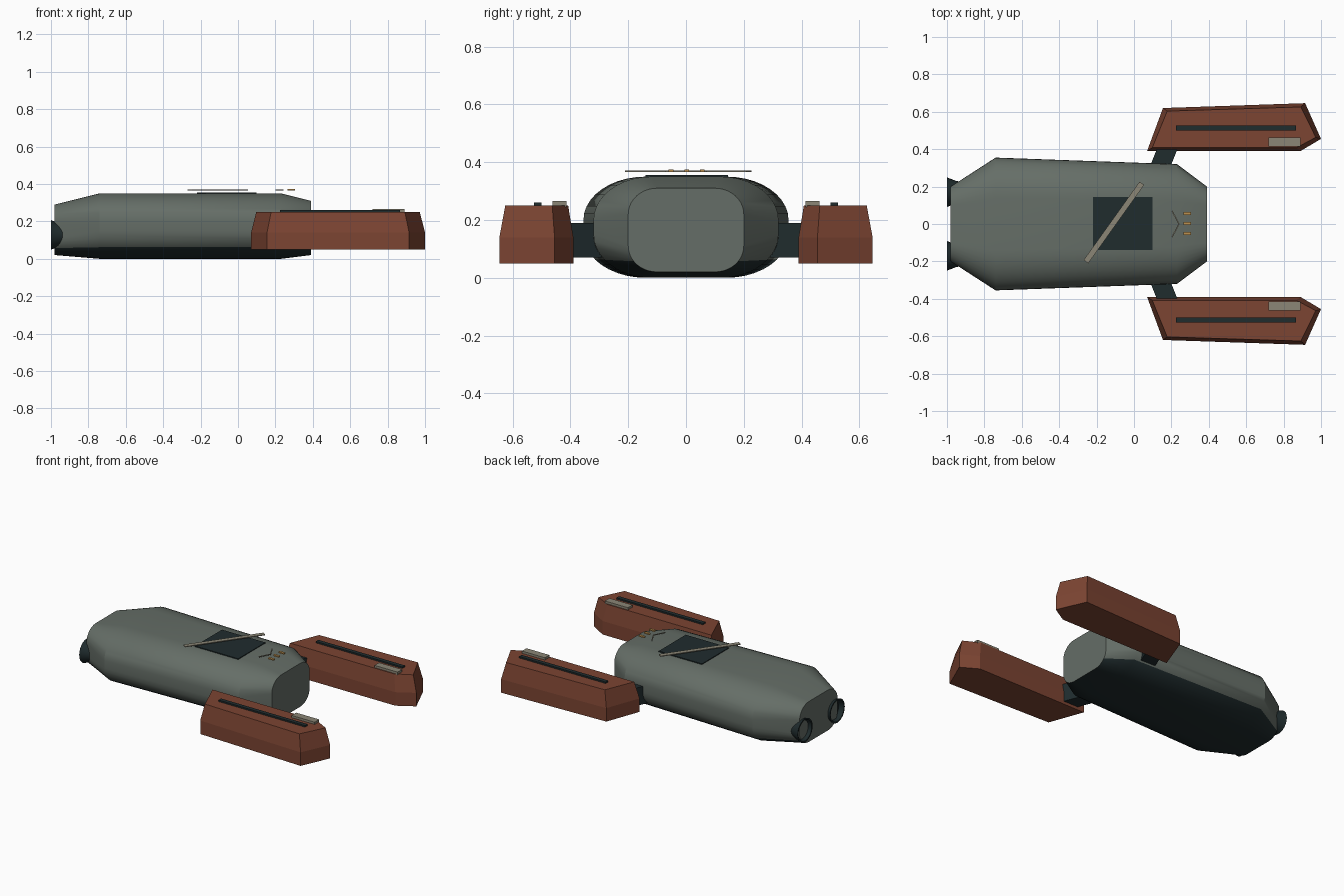
import bpy, bmesh, math
from mathutils import Matrix, Vector

if "Cube" in bpy.data.objects:
    bpy.data.objects.remove(bpy.data.objects["Cube"])


def mat(name, rgb):
    m = bpy.data.materials.new(name)
    m.diffuse_color = (*rgb, 1)
    m.use_nodes = True
    m.node_tree.nodes["Principled BSDF"].inputs["Base Color"].default_value = m.diffuse_color
    return m


GREEN = mat("grey green hull", (0.13, 0.155, 0.135))
RUST = mat("rust orange", (0.20, 0.058, 0.032))
DARK = mat("dark slate", (0.014, 0.025, 0.027))
TAN = mat("warm grey", (0.26, 0.24, 0.18))
AMBER = mat("amber", (0.50, 0.28, 0.08))


def finish(bm, name, mats, smooth=None, recalc=True):
    if recalc:
        bmesh.ops.recalc_face_normals(bm, faces=bm.faces)
    me = bpy.data.meshes.new(name)
    bm.to_mesh(me)
    bm.free()
    ob = bpy.data.objects.new(name, me)
    bpy.context.collection.objects.link(ob)
    for m in mats:
        me.materials.append(m)
    if smooth:
        bpy.ops.object.select_all(action='DESELECT')
        ob.select_set(True)
        bpy.context.view_layer.objects.active = ob
        bpy.ops.object.shade_smooth_by_angle(angle=math.radians(smooth))
    return ob


def loft(rings, cap=True):
    """Skin a list of equal-length point rings."""
    bm = bmesh.new()
    vs = [[bm.verts.new(p) for p in r] for r in rings]
    n = len(vs[0])
    for a, b in zip(vs, vs[1:]):
        for i in range(n):
            f = bm.faces.new((a[i], a[(i + 1) % n], b[(i + 1) % n], b[i]))
            f.material_index = 0
    if cap:
        bm.faces.new(vs[0])
        bm.faces.new(vs[-1])
    return bm


def box(name, m, lo, hi, angle=0):
    lo, hi = Vector(lo), Vector(hi)
    bm = bmesh.new()
    bmesh.ops.create_cube(bm, size=1, matrix=Matrix.Translation((lo + hi) / 2)
                          @ Matrix.Rotation(angle, 4, 'Z')
                          @ Matrix.Diagonal((*(hi - lo), 1)))
    return finish(bm, name, [m])


# Hull: rounded-rectangle sections lofted along x, with a dark belly
SEG = 10


def section(x, w, z0, z1, rx, ry):
    zc, h = (z0 + z1) / 2, (z1 - z0) / 2
    pts = []
    for q, (sy, sz) in enumerate([(1, 1), (-1, 1), (-1, -1), (1, -1)]):
        for i in range(SEG + 1):
            a = math.pi / 2 * (q + i / SEG)
            pts.append((x, sy * (w - rx) + rx * math.cos(a),
                        zc + sz * (h - ry) + ry * math.sin(a)))
    return pts


bm = loft([section(-0.98, 0.20, 0.02, 0.29, 0.10, 0.09),
           section(-0.74, 0.355, 0.0, 0.35, 0.215, 0.15),
           section(0.23, 0.32, 0.0, 0.35, 0.20, 0.15),
           section(0.39, 0.20, 0.02, 0.31, 0.10, 0.09)])
bm.faces.ensure_lookup_table()
ring = 4 * (SEG + 1)
for k in range(3 * ring):
    if 2 * (SEG + 1) + 4 <= k % ring < ring - 5:
        bm.faces[k].material_index = 1
finish(bm, "hull", [GREEN, DARK], smooth=30)

# Roof hatch, diagonal rod and nose markings
box("roof_hatch", DARK, (-0.22, -0.14, 0.345), (0.10, 0.145, 0.355))
box("diagonal_rod", TAN, (-0.365, -0.007, 0.366), (0.150, 0.023, 0.371),
    math.radians(54.5))
for i, y in enumerate((-0.052, 0.002, 0.056)):
    box(f"nose_light_{i + 1}", AMBER, (0.265, y - 0.008, 0.366), (0.305, y + 0.008, 0.374))
for s, side in ((1, "left"), (-1, "right")):
    box(f"{side}_chevron_bar", TAN, (0.182, s * 0.035 - 0.003, 0.366),
        (0.262, s * 0.035 + 0.003, 0.371), s * math.radians(-62))

# Side parts, mirrored across y
POD = [(0.07, 0.39), (0.155, 0.62), (0.915, 0.646), (1.0, 0.455), (0.89, 0.39)]
for s, side in ((1, "left"), (-1, "right")):
    # Faceted pod: straight lower walls, tapered upper walls
    rings = [[(0.53 + (x - 0.53) * kx, s * (0.51 + (y - 0.51) * ky), z) for x, y in POD]
             for z, kx, ky in ((0.05, 1, 1), (0.14, 1, 1), (0.25, 0.94, 0.85))]
    finish(loft(rings), f"{side}_pod", [RUST])
    # Pod top groove strip and light plate
    for name, m, x0, x1, y0, y1, z in (
            ("pod_strip", DARK, 0.225, 0.865, 0.50, 0.527, 0.26),
            ("pod_plate", TAN, 0.72, 0.89, 0.414, 0.462, 0.265)):
        ya, yb = sorted((s * y0, s * y1))
        box(f"{side}_{name}", m, (x0, ya, 0.245), (x1, yb, z))
    # Swept pylon joining pod to hull
    rings = [[(x0, s * y, 0.07), (x0 + 0.11, s * y, 0.07),
              (x0 + 0.11, s * y, 0.19), (x0, s * y, 0.19)]
             for x0, y in ((0.07, 0.27), (0.13, 0.42))]
    finish(loft(rings), f"{side}_pylon", [DARK])
    # Flared engine nozzle, open at the rear
    rings = [[(x, s * 0.17 + r * math.cos(a), 0.128 + r * math.sin(a))
              for a in (math.tau * i / 24 for i in range(24))]
             for x, r in ((-0.92, 0.055), (-0.95, 0.06), (-1.0, 0.079),
                          (-1.0, 0.070), (-0.97, 0.056))]
    finish(loft(rings), f"{side}_nozzle", [DARK], smooth=30)
